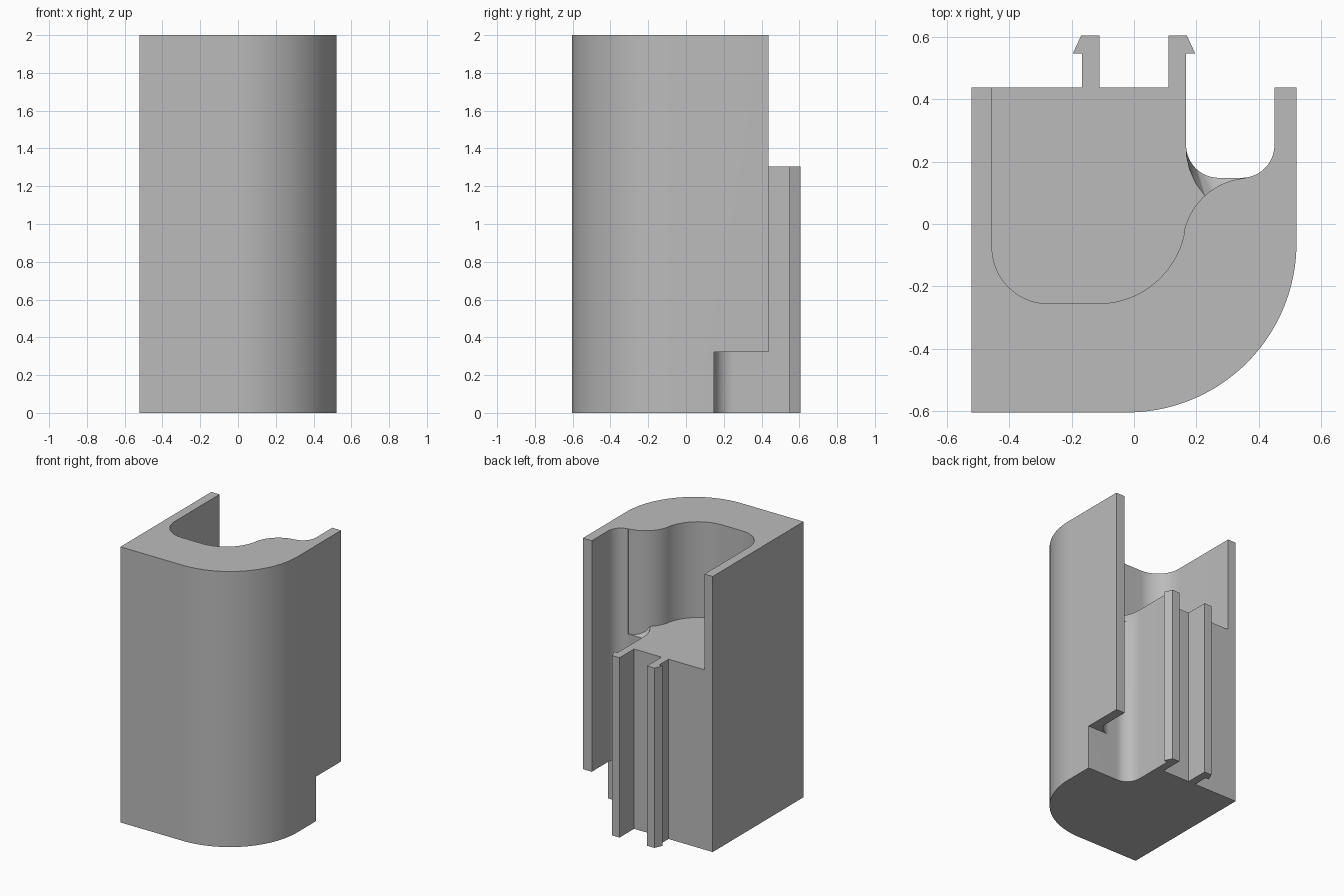
import bpy, bmesh, math

if "Cube" in bpy.data.objects:
    bpy.data.objects.remove(bpy.data.objects["Cube"])

FLOOR = 1.305   # height of the recess floor and the clips


def arc(cx, cy, r, a0, a1, n=20):
    """Points along a circular arc, angles in degrees."""
    return [(cx + r * math.cos(math.radians(a0 + (a1 - a0) * i / n)),
             cy + r * math.sin(math.radians(a0 + (a1 - a0) * i / n))) for i in range(n + 1)]


def finish(name, bm):
    bmesh.ops.recalc_face_normals(bm, faces=bm.faces)
    mesh = bpy.data.meshes.new(name)
    bm.to_mesh(mesh)
    bm.free()
    obj = bpy.data.objects.new(name, mesh)
    bpy.context.collection.objects.link(obj)
    return obj


def prism(name, pts, z0, z1):
    bm = bmesh.new()
    face = bm.faces.new([bm.verts.new((x, y, z0)) for x, y in pts])
    new = bmesh.ops.extrude_face_region(bm, geom=[face])["geom"]
    bmesh.ops.translate(bm, vec=(0, 0, z1 - z0),
                        verts=[v for v in new if isinstance(v, bmesh.types.BMVert)])
    return finish(name, bm)


def hull(name, pts):
    bm = bmesh.new()
    for p in pts:
        bm.verts.new(p)
    out = bmesh.ops.convex_hull(bm, input=bm.verts[:])
    junk = {v for v in out["geom_interior"] + out["geom_unused"] if isinstance(v, bmesh.types.BMVert)}
    bmesh.ops.delete(bm, geom=list(junk), context="VERTS")
    return finish(name, bm)


def boolean(target, cutter, operation):
    mod = target.modifiers.new(operation.lower(), "BOOLEAN")
    mod.object, mod.operation, mod.solver = cutter, operation, "EXACT"
    bpy.ops.object.select_all(action="DESELECT")
    bpy.context.view_layer.objects.active = target
    target.select_set(True)
    bpy.ops.object.modifier_apply(modifier=mod.name)


# Plan outline: rounded outer shell, side channel and two barbed clips
clip = [(0.167, 0.547), (0.196, 0.547), (0.169, 0.605), (0.11, 0.605), (0.11, 0.438)]
outline = [(-0.521, 0.438), (-0.521, -0.604)]
outline += arc(-0.022, -0.061, 0.543, -90, 0, 40)
outline += [(0.521, 0.438), (0.45, 0.438)]
outline += arc(0.345, 0.253, 0.105, 0, -90)
outline += arc(0.272, 0.253, 0.105, -90, -180)
outline += clip
outline += [(-x, y) for x, y in reversed(clip)] + [(-0.167, 0.438)]
housing = prism("housing", outline, 0, 2)

# Upper recess, open at the back, with an S-curved side
recess = [(-0.455, 1)] + arc(-0.275, -0.075, 0.18, 180, 270)
recess += arc(-0.115, 0.027, 0.282, -90, -11.4, 28)
recess += arc(0.375, -0.072, 0.22, 168.6, 94, 24) + [(0.36, 1)]
recess_cutter = prism("recess_cutter", recess, FLOOR, 2.5)
recess_limit = prism("recess_limit", recess, 0.9, 1.6)

# Notch under the thin side wall
notch = [(0.31, 0.148), (0.7, 0.148), (0.7, 0.7), (0.31, 0.7)]
notch_cutter = prism("notch_cutter", notch, -0.5, 0.323)

# Sloped lip where the recess floor spills into the channel
low = arc(0.272, 0.253, 0.103, 180, 270, 14) + [(0.4, 0.15), (0.4, 0.3)]
high = [(0.167, 0.253), (0.169, 0.215), (0.178, 0.175), (0.198, 0.13), (0.228, 0.09),
        (0.27, 0.06), (0.4, 0.04), (0.4, 0.3)]
lip_cutter = hull("lip_cutter", [(x, y, FLOOR - 0.07) for x, y in low]
                  + [(x, y, z) for x, y in high for z in (FLOOR, FLOOR + 0.1)])
boolean(lip_cutter, recess_limit, "INTERSECT")

for cutter in (recess_cutter, notch_cutter, lip_cutter):
    boolean(housing, cutter, "DIFFERENCE")
for helper in (recess_cutter, recess_limit, notch_cutter, lip_cutter):
    bpy.data.objects.remove(helper, do_unlink=True)

# Plain grey finish
grey = bpy.data.materials.new("plain_grey")
grey.diffuse_color = (0.5, 0.5, 0.5, 1)
grey.use_nodes = True
grey.node_tree.nodes["Principled BSDF"].inputs["Base Color"].default_value = grey.diffuse_color
housing.data.materials.clear()
housing.data.materials.append(grey)
bpy.ops.object.select_all(action="DESELECT")
bpy.context.view_layer.objects.active = housing
housing.select_set(True)
bpy.ops.object.shade_smooth_by_angle(angle=math.radians(30))
